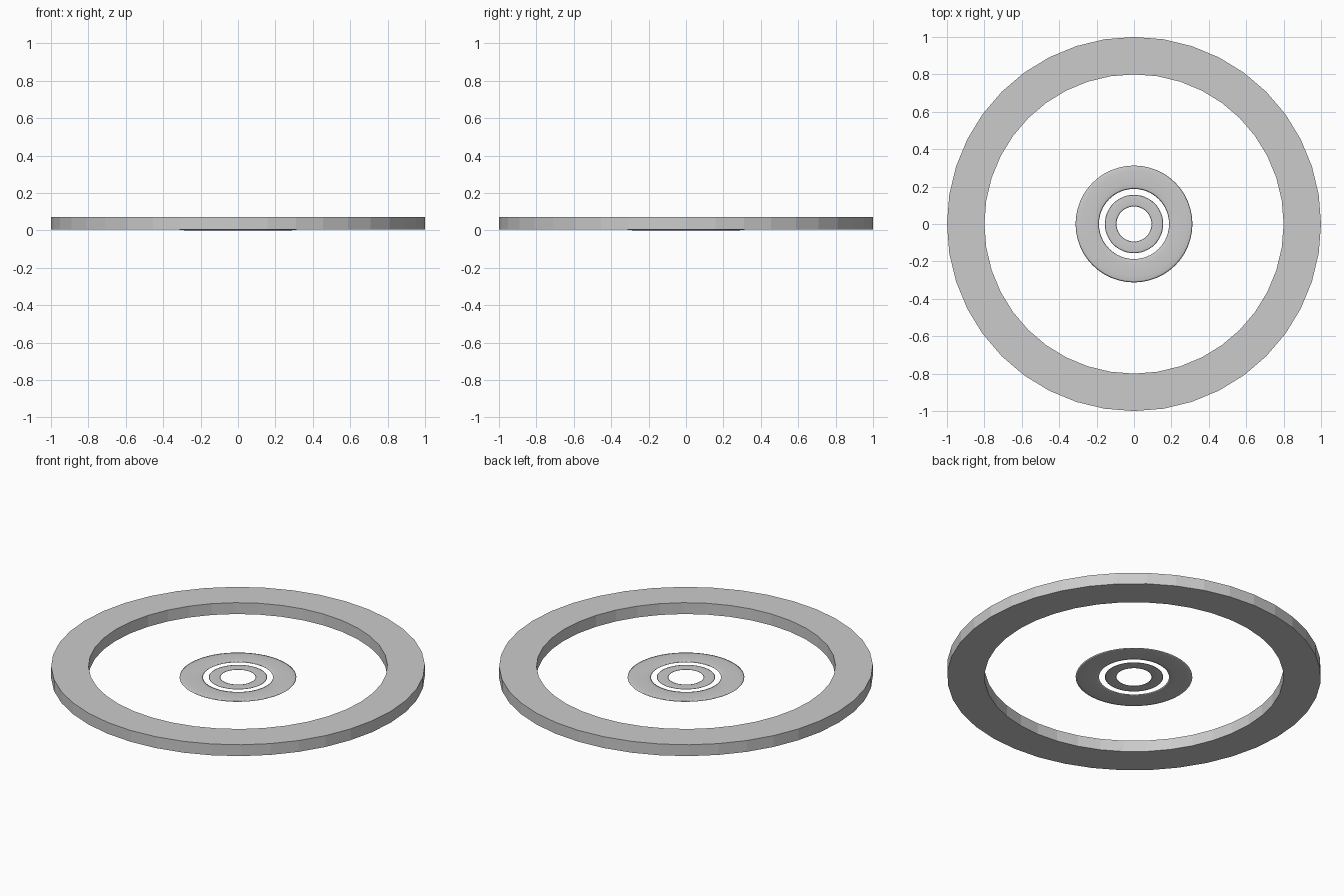
import bpy, bmesh
from math import cos, sin, tau

if "Cube" in bpy.data.objects:
    bpy.data.objects.remove(bpy.data.objects["Cube"])


def lathe(name, profile, steps, smooth):
    # sweep a closed (radius, height) profile around z
    bm = bmesh.new()
    rows = [[bm.verts.new((r * cos(tau * i / steps), r * sin(tau * i / steps), z))
             for r, z in profile] for i in range(steps)]
    n = len(profile)
    for i in range(steps):
        a, b = rows[i], rows[(i + 1) % steps]
        for j in range(n):
            k = (j + 1) % n
            f = bm.faces.new((a[j], b[j], b[k], a[k]))
            f.smooth = smooth
    bmesh.ops.recalc_face_normals(bm, faces=bm.faces)
    mesh = bpy.data.meshes.new(name)
    bm.to_mesh(mesh)
    bm.free()
    obj = bpy.data.objects.new(name, mesh)
    bpy.context.collection.objects.link(obj)
    return obj


def flat_torus(name, major, minor, half_height, centre_z):
    profile = [(major + minor * cos(tau * j / 12), centre_z + half_height * sin(tau * j / 12))
               for j in range(12)]
    return lathe(name, profile, 48, True)


BASE = 0.004  # rim underside, level with the middle of the centre rings

# Outer rim: square-edged, 40 flat sides
lathe("outer_rim", [(0.8, BASE), (1.0, BASE), (1.0, 0.071), (0.8, 0.071)], 40, False)

# Two very flat rounded rings in the centre
flat_torus("centre_ring_large", 0.25, 0.0625, 0.004, BASE)
flat_torus("centre_ring_small", 0.125, 0.03125, 0.002, BASE)
